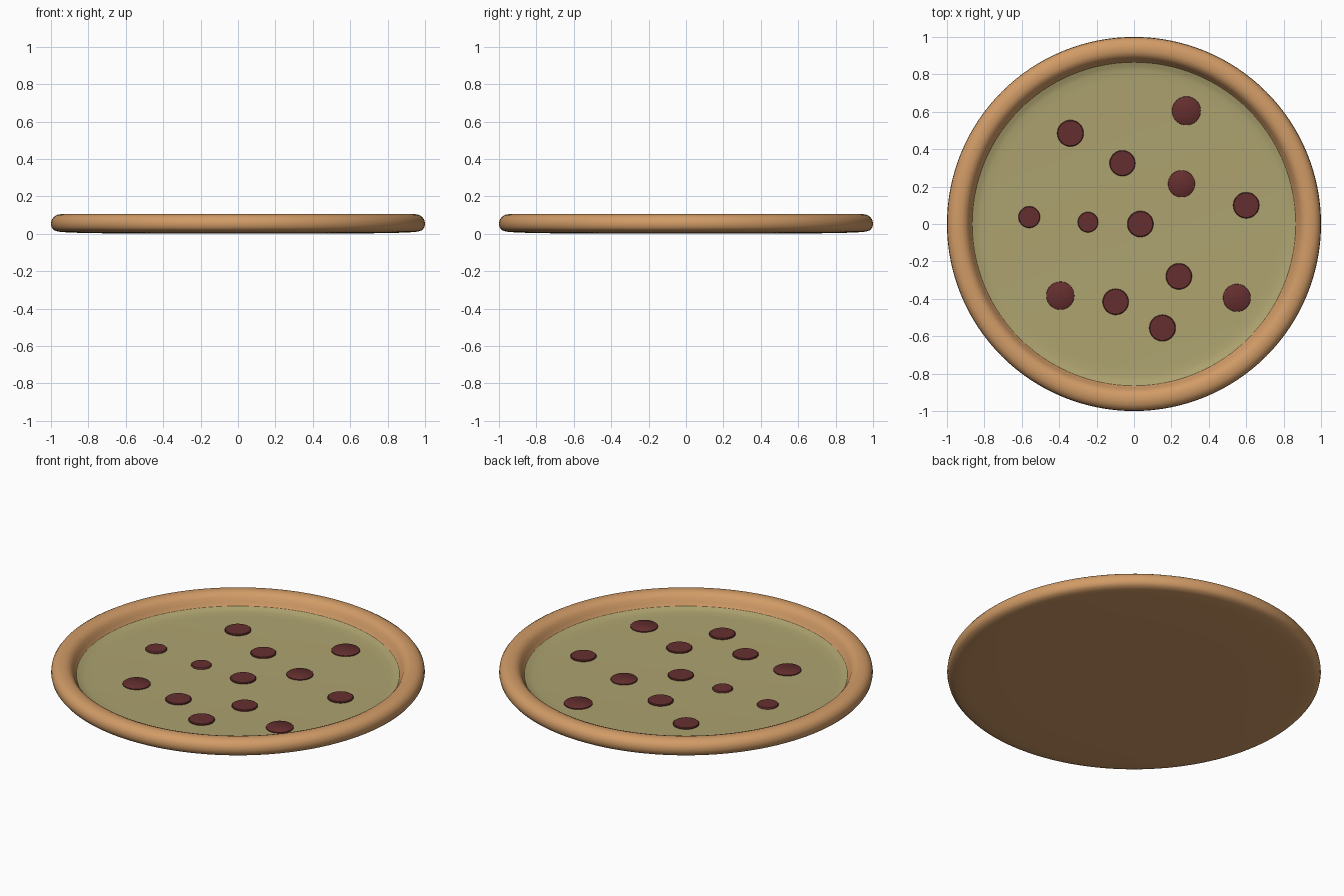
import bpy, bmesh, math

if "Cube" in bpy.data.objects:
    bpy.data.objects.remove(bpy.data.objects["Cube"])


def material(name, rgb):
    m = bpy.data.materials.new(name)
    m.diffuse_color = (*rgb, 1.0)
    m.use_nodes = True
    m.node_tree.nodes["Principled BSDF"].inputs["Base Color"].default_value = m.diffuse_color
    return m


def finish(name, bm, mat, angle):
    bmesh.ops.remove_doubles(bm, verts=bm.verts, dist=1e-5)
    me = bpy.data.meshes.new(name)
    bm.to_mesh(me)
    bm.free()
    me.materials.append(mat)
    ob = bpy.data.objects.new(name, me)
    bpy.context.collection.objects.link(ob)
    bpy.ops.object.select_all(action='DESELECT')
    ob.select_set(True)
    bpy.context.view_layer.objects.active = ob
    bpy.ops.object.shade_smooth_by_angle(angle=math.radians(angle))
    return ob


def lathe(name, profile, mat, steps=128, angle=50):
    # profile runs (radius, z) and is spun about the z axis
    bm = bmesh.new()
    vs = [bm.verts.new((r, 0, z)) for r, z in profile]
    es = [bm.edges.new(p) for p in zip(vs, vs[1:])]
    bmesh.ops.spin(bm, geom=vs + es, cent=(0, 0, 0), axis=(0, 0, 1),
                   angle=2 * math.pi, steps=steps, use_duplicate=False)
    bmesh.ops.remove_doubles(bm, verts=bm.verts, dist=1e-5)
    bmesh.ops.recalc_face_normals(bm, faces=bm.faces)
    return finish(name, bm, mat, angle)


crust_mat = material("baked_dough", (0.64, 0.33, 0.135))
cheese_mat = material("cheese", (0.42, 0.365, 0.16))
meat_mat = material("cured_meat", (0.13, 0.028, 0.028))

# Crust: flat base, rounded rim, closed under the cheese
lathe("crust", [(0, 0), (0.6, 0), (0.9, 0.006), (0.96, 0.011), (0.985, 0.019),
                (0.996, 0.033), (1.0, 0.052), (0.997, 0.073), (0.985, 0.09),
                (0.967, 0.101), (0.945, 0.105), (0.922, 0.104), (0.902, 0.096),
                (0.887, 0.08), (0.877, 0.06), (0.866, 0.04), (0.85, 0.02),
                (0.82, 0.012), (0, 0.012)], crust_mat)

# Cheese: flat layer turning up slightly at the rim
lathe("cheese", [(0, 0.014), (0.85, 0.014), (0.88, 0.042), (0.862, 0.0375),
                 (0.845, 0.029), (0.82, 0.0245), (0.77, 0.022), (0, 0.022)],
      cheese_mat)

# Pepperoni slices: x, y, radius
slices = [(0.28, 0.605, 0.077), (-0.34, 0.485, 0.071), (-0.062, 0.325, 0.069),
          (0.254, 0.215, 0.072), (0.6, 0.1, 0.07), (-0.56, 0.037, 0.058),
          (-0.246, 0.01, 0.055), (0.034, 0.0, 0.07), (0.24, -0.28, 0.07),
          (0.55, -0.395, 0.074), (-0.394, -0.383, 0.075),
          (-0.098, -0.416, 0.07), (0.152, -0.556, 0.071)]
for i, (x, y, r) in enumerate(slices):
    ob = lathe(f"pepperoni_{i + 1}", [(0, -0.006), (r * 0.96, -0.006), (r, 0.0),
                                      (r * 0.99, 0.005), (r * 0.94, 0.008), (0, 0.008)],
               meat_mat, steps=32, angle=40)
    ob.location = (x, y, 0.022)
